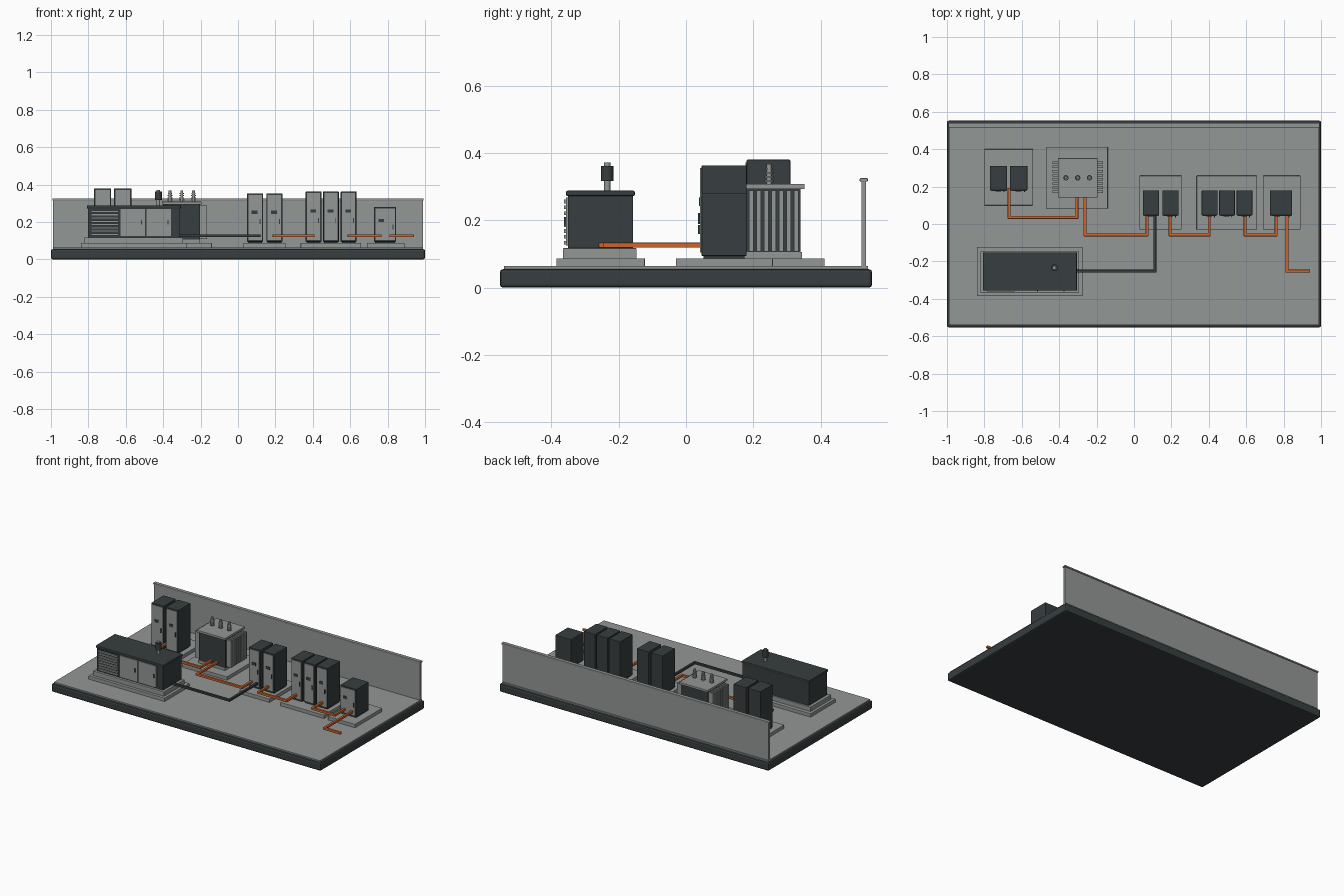
import bpy, math
from mathutils import Vector

if "Cube" in bpy.data.objects:
    bpy.data.objects.remove(bpy.data.objects["Cube"])


def material(name, rgb):
    m = bpy.data.materials.new(name)
    m.diffuse_color = (*rgb, 1)
    m.use_nodes = True
    m.node_tree.nodes["Principled BSDF"].inputs["Base Color"].default_value = m.diffuse_color
    return m


GREY = material("light grey", (0.29, 0.31, 0.30))
DARK = material("charcoal", (0.038, 0.048, 0.050))
ORANGE = material("cable orange", (0.62, 0.13, 0.025))


def box(name, x, y, z, mat, bevel=0.0):
    """Box from (min, max) ranges, optionally with rounded edges."""
    bpy.ops.mesh.primitive_cube_add(size=1)
    ob = bpy.context.object
    ob.name = name
    lo, hi = Vector((x[0], y[0], z[0])), Vector((x[1], y[1], z[1]))
    for v in ob.data.vertices:
        v.co = (lo + hi) / 2 + Vector(a * b for a, b in zip(v.co, hi - lo))
    ob.data.materials.append(mat)
    if bevel:
        mod = ob.modifiers.new("Bevel", "BEVEL")
        mod.width, mod.segments = bevel, 2
    return ob


def cylinder(name, x, y, z, r, mat, sides=16):
    bpy.ops.mesh.primitive_cylinder_add(vertices=sides, radius=r, depth=z[1] - z[0],
                                        location=(x, y, (z[0] + z[1]) / 2))
    ob = bpy.context.object
    ob.name = name
    ob.data.materials.append(mat)
    bpy.ops.object.shade_smooth_by_angle(angle=math.radians(40))
    return ob


def cable(name, pts, mat, r=0.0075, z=0.126):
    """Square conduit following right-angled runs."""
    for i, (a, b) in enumerate(zip(pts, pts[1:])):
        xs, ys = sorted((a[0], b[0])), sorted((a[1], b[1]))
        box(f"{name}_{i}", (xs[0] - r, xs[1] + r), (ys[0] - r, ys[1] + r),
            (z - r, z + r), mat, 0.002)


# Site base, floor and rear wall
box("base_slab", (-1, 1), (-0.553, 0.553), (0, 0.055), DARK, 0.01)
box("floor", (-0.988, 0.988), (-0.541, 0.541), (0.05, 0.064), GREY)
box("rear_wall", (-0.988, 0.988), (0.521, 0.535), (0.064, 0.316), GREY)
box("wall_cap", (-0.993, 0.993), (0.516, 0.54), (0.315, 0.325), GREY, 0.002)

# Equipment pads
PADS = {"storage": (-0.80, -0.54, 0.10, 0.40), "transformer": (-0.47, -0.14, 0.083, 0.412),
        "inverter": (0.03, 0.255, -0.03, 0.258), "switchgear": (0.335, 0.628 + 0.03, -0.03, 0.258),
        "meter": (0.69, 0.89, -0.03, 0.258), "generator": (-0.84, -0.275, -0.385, -0.122)}
for n, (x0, x1, y0, y1) in PADS.items():
    box(n + "_pad", (x0, x1), (y0, y1), (0.06, 0.087), GREY, 0.002)


def cabinet(name, x0, x1, y0, y1, top):
    """Dark cabinet with grey door, display window, handle and foot plinth."""
    w = x1 - x0
    h = top - 0.095
    box(name + "_plinth", (x0 + 0.006, x1 - 0.006), (y0 + 0.006, y1 - 0.006), (0.085, 0.098), DARK)
    box(name + "_body", (x0, x1), (y0, y1), (0.094, top), DARK, 0.003)
    box(name + "_door", (x0 + 0.007, x1 - 0.007), (y0 - 0.004, y0 + 0.002), (0.104, top - 0.008), GREY)
    zw = 0.095 + h * 0.61
    cx = x0 + w * (0.47 if w < 0.1 else 0.33)
    box(name + "_display", (cx - 0.015, cx + 0.015), (y0 - 0.007, y0), (zw - 0.009, zw + 0.009), DARK)
    zh = 0.095 + h * 0.42
    box(name + "_handle", (x1 - 0.019, x1 - 0.014), (y0 - 0.01, y0), (zh - 0.014, zh + 0.014), DARK)


for i, (x0, x1) in enumerate([(-0.77, -0.678), (-0.663, -0.57)]):
    cabinet(f"storage_cabinet_{i}", x0, x1, 0.18, 0.31, 0.38)
for i, (x0, x1) in enumerate([(0.048, 0.134), (0.152, 0.238)]):
    cabinet(f"inverter_cabinet_{i}", x0, x1, 0.046, 0.18, 0.352)
for i, (x0, x1) in enumerate([(0.362, 0.446), (0.455, 0.539), (0.549, 0.633)]):
    cabinet(f"switchgear_cabinet_{i}", x0, x1, 0.046, 0.18, 0.363)
cabinet("meter_cabinet", 0.727, 0.846, 0.046, 0.18, 0.28)

# Transformer: tank, lid, side cooling fins, ribbed bushings
TX, TY = -0.301, 0.247
box("transformer_skid", (-0.4, -0.202), (0.15, 0.344), (0.085, 0.106), GREY)
box("transformer_tank", (-0.4, -0.202), (0.155, 0.34), (0.1, 0.295), DARK)
box("transformer_lid", (-0.407, -0.195), (0.142, 0.352), (0.293, 0.308), GREY, 0.002)
for side in (-1, 1):
    for i in range(8):
        y = 0.172 + i * 0.0222
        xs = sorted((TX + side * 0.097, TX + side * 0.134))
        box(f"cooling_fin_{side}_{i}", xs, (y - 0.0065, y + 0.0065), (0.108, 0.288), GREY)
for i in (-1, 0, 1):
    x = TX + i * 0.063
    cylinder(f"bushing_core_{i}", x, TY, (0.305, 0.367), 0.0075, GREY)
    for k in range(4):
        z = 0.314 + k * 0.012
        cylinder(f"bushing_rib_{i}_{k}", x, TY, (z, z + 0.006), 0.0145 - 0.001 * k, GREY)

# Generator: skid, housing, roof, louvres, doors, exhaust
FY = -0.35
box("generator_skid", (-0.822, -0.293), (-0.366, -0.147), (0.085, 0.117), GREY, 0.002)
box("generator_housing", (-0.802, -0.311), (FY, -0.157), (0.115, 0.275), DARK)
box("generator_roof", (-0.808, -0.305), (FY - 0.006, -0.152), (0.272, 0.288), DARK, 0.004)
box("louvre_frame", (-0.79, -0.637), (FY - 0.003, FY + 0.002), (0.125, 0.268), DARK)
for i in range(8):
    z = 0.128 + i * 0.0175
    slat = box(f"louvre_slat_{i}", (-0.787, -0.64), (FY - 0.012, FY), (z, z + 0.011), GREY)
for i, (x0, x1) in enumerate([(-0.628, -0.498), (-0.488, -0.358)]):
    box(f"generator_door_{i}", (x0, x1), (FY - 0.006, FY + 0.002), (0.125, 0.268), GREY)
    box(f"generator_handle_{i}", (x1 - 0.02, x1 - 0.014), (FY - 0.012, FY), (0.185, 0.21), DARK)
EX, EY = -0.426, -0.234
cylinder("exhaust_pipe", EX, EY, (0.285, 0.365), 0.0095, GREY)
cylinder("exhaust_muffler", EX, EY, (0.317, 0.362), 0.0185, DARK)
cylinder("exhaust_tip", EX, EY, (0.36, 0.371), 0.01, GREY)

# Power cables
cable("storage_cable", [(-0.668, 0.185), (-0.668, 0.035), (-0.305, 0.035), (-0.305, 0.16)], ORANGE)
cable("transformer_cable", [(-0.262, 0.16), (-0.262, -0.058), (0.07, -0.058), (0.07, 0.05)], ORANGE)
cable("inverter_cable", [(0.193, 0.05), (0.193, -0.058), (0.402, -0.058), (0.402, 0.05)], ORANGE)
cable("switchgear_cable", [(0.594, 0.05), (0.594, -0.058), (0.76, -0.058), (0.76, 0.05)], ORANGE)
cable("grid_cable", [(0.818, 0.05), (0.818, -0.252), (0.934, -0.252)], ORANGE)
cable("generator_cable", [(-0.312, -0.252), (0.112, -0.252), (0.112, 0.05)], DARK)
